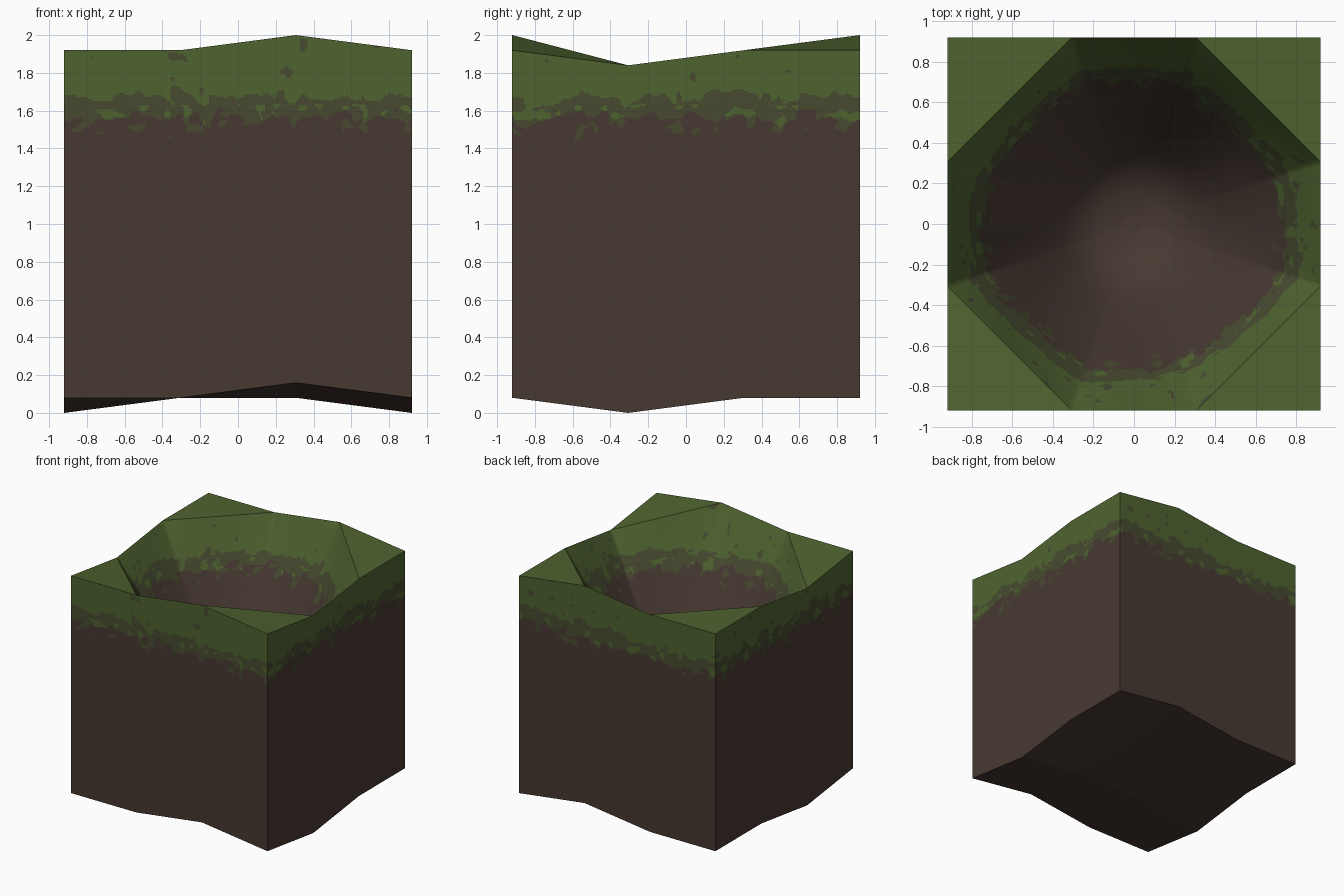
import bpy, bmesh, math
from mathutils import Vector, noise

if "Cube" in bpy.data.objects:
    bpy.data.objects.remove(bpy.data.objects["Cube"])

A = 0.92            # half width of the block
B = A / 3           # the block is a 3 x 3 grid of cells
THICK = 1.84        # block height between matching top and bottom points
FLOOR = 0.72        # lowest point of the pit
# wavy heights at the 4 x 4 grid points (rows run front to back)
WAVE = [[.08, .08, .16, .08],
        [.00, .08, .08, .00],
        [.08, .08, .08, .08],
        [.08, .08, .16, .08]]


def material(name, rgb):
    def lin(c):
        c /= 255
        return c / 12.92 if c <= 0.04045 else ((c + 0.055) / 1.055) ** 2.4
    m = bpy.data.materials.new(name)
    m.diffuse_color = (*[lin(c) for c in rgb], 1)
    m.use_nodes = True
    m.node_tree.nodes["Principled BSDF"].inputs["Base Color"].default_value = m.diffuse_color
    return m


MATS = [material("grass green", (79, 99, 48)),
        material("olive moss", (71, 74, 48)),
        material("brown soil", (71, 57, 50))]
GRASS, MOSS, SOIL = 0, 1, 2


def wave(x, y):
    """Bilinear height of the wavy underside."""
    u, v = (x + A) / (2 * B), (y + A) / (2 * B)
    i, j = min(2, max(0, int(u + 1e-6))), min(2, max(0, int(v + 1e-6)))
    fu, fv = u - i, v - j
    low = WAVE[j][i] * (1 - fu) + WAVE[j][i + 1] * fu
    high = WAVE[j + 1][i] * (1 - fu) + WAVE[j + 1][i + 1] * fu
    return low * (1 - fv) + high * fv


def ground_colour(p):
    """Grass above, ragged moss band, soil below."""
    if p.z < 1.35:
        return SOIL
    patch = noise.noise(p * 13 + Vector((5, 9, 2)))
    h = p.z + 0.06 * noise.noise(p * 8) + 0.05 * noise.noise(p * 19)
    if h > 1.67:
        return MOSS if patch > 0.55 else GRASS
    if h > 1.56:
        return GRASS if patch > 0.22 and p.z < 1.63 else MOSS
    return MOSS if h > 1.48 and patch > 0.28 else SOIL


def build(name, strips, facing, colour, smooth=False):
    """Make one object from lists of point rows joined into quads."""
    bm = bmesh.new()
    for rows in strips:
        vs = [[bm.verts.new(p) for p in row] for row in rows]
        for r0, r1 in zip(vs, vs[1:]):
            for a, b, c, d in zip(r0, r0[1:], r1[1:], r1):
                bm.faces.new((a, b, c, d))
    bmesh.ops.remove_doubles(bm, verts=bm.verts, dist=1e-5)
    bm.normal_update()
    for f in bm.faces:
        c = f.calc_center_median()
        if f.normal.dot(facing(c)) < 0:
            f.normal_flip()
        f.material_index = colour(c)
        f.smooth = smooth
    me = bpy.data.meshes.new(name)
    bm.to_mesh(me)
    bm.free()
    for m in MATS:
        me.materials.append(m)
    ob = bpy.data.objects.new(name, me)
    bpy.context.collection.objects.link(ob)
    return ob


# block sides: one tall soil row, then a fine grid for the grass edge
N, ROWS, BAND = 180, 50, 1.38


def side(to_xy):
    cols = [to_xy(-A + 2 * A * i / N) for i in range(N + 1)]
    rows = [[(x, y, wave(x, y)) for x, y in cols]]
    for j in range(ROWS + 1):
        rows.append([(x, y, BAND + (wave(x, y) + THICK - BAND) * j / ROWS)
                     for x, y in cols])
    return rows


build("block_sides",
      [side(lambda s: (s, -A)), side(lambda s: (A, s)),
       side(lambda s: (s, A)), side(lambda s: (-A, s))],
      lambda c: Vector((c.x, c.y, 0)), ground_colour)

# wavy underside
grid = [-A, -B, B, A]
build("underside", [[[(x, y, wave(x, y)) for x in grid] for y in grid]],
      lambda c: Vector((0, 0, -1)), lambda c: SOIL)

# four grassy top corners
bm = bmesh.new()
for sx in (-1, 1):
    for sy in (-1, 1):
        pts = [(sx * A, sy * A), (sx * B, sy * A), (sx * A, sy * B)]
        f = bm.faces.new([bm.verts.new((x, y, wave(x, y) + THICK)) for x, y in pts])
        f.normal_update()
        if f.normal.z < 0:
            f.normal_flip()
me = bpy.data.meshes.new("top_corners")
bm.to_mesh(me)
bm.free()
me.materials.append(MATS[GRASS])
bpy.context.collection.objects.link(bpy.data.objects.new("top_corners", me))

# pit: octagonal rim sinking into a rounded bowl
octagon = [(A, -B), (A, B), (B, A), (-B, A), (-A, B), (-A, -B), (-B, -A), (B, -A)]
PER = 40
rim = []
for (x0, y0), (x1, y1) in zip(octagon, octagon[1:] + octagon[:1]):
    z0, z1 = wave(x0, y0) + THICK, wave(x1, y1) + THICK
    for i in range(PER):
        f = i / PER
        rim.append(Vector((x0 + (x1 - x0) * f, y0 + (y1 - y0) * f, z0 + (z1 - z0) * f)))
rim.append(rim[0].copy())


def soft(t):
    g = (t - 0.32) / 0.68
    return g + math.sqrt(g * g + 0.06)


def pit_ring(t):
    f = (soft(t) - soft(0)) / (soft(1) - soft(0))
    w = t ** 3
    ring = []
    for p in rim:
        flat = Vector((p.x, p.y))
        q = t * (w * flat + (1 - w) * 0.91 * flat.normalized())
        ring.append((q.x, q.y, FLOOR + (p.z - FLOOR) * f))
    return ring


steps = [1 - 0.4 * i / 50 for i in range(51)] + [0.6 - 0.05 * i for i in range(1, 12)]
pit = [pit_ring(t) for t in steps]
build("pit", [pit],
      lambda c: Vector((-c.x, -c.y, 0.5)), ground_colour, smooth=True)

# round plate closing the pit floor
bm = bmesh.new()
f = bm.faces.new([bm.verts.new(p) for p in pit[-1][:-1]])
f.normal_update()
if f.normal.z < 0:
    f.normal_flip()
me = bpy.data.meshes.new("pit_floor")
bm.to_mesh(me)
bm.free()
me.materials.append(MATS[SOIL])
bpy.context.collection.objects.link(bpy.data.objects.new("pit_floor", me))
